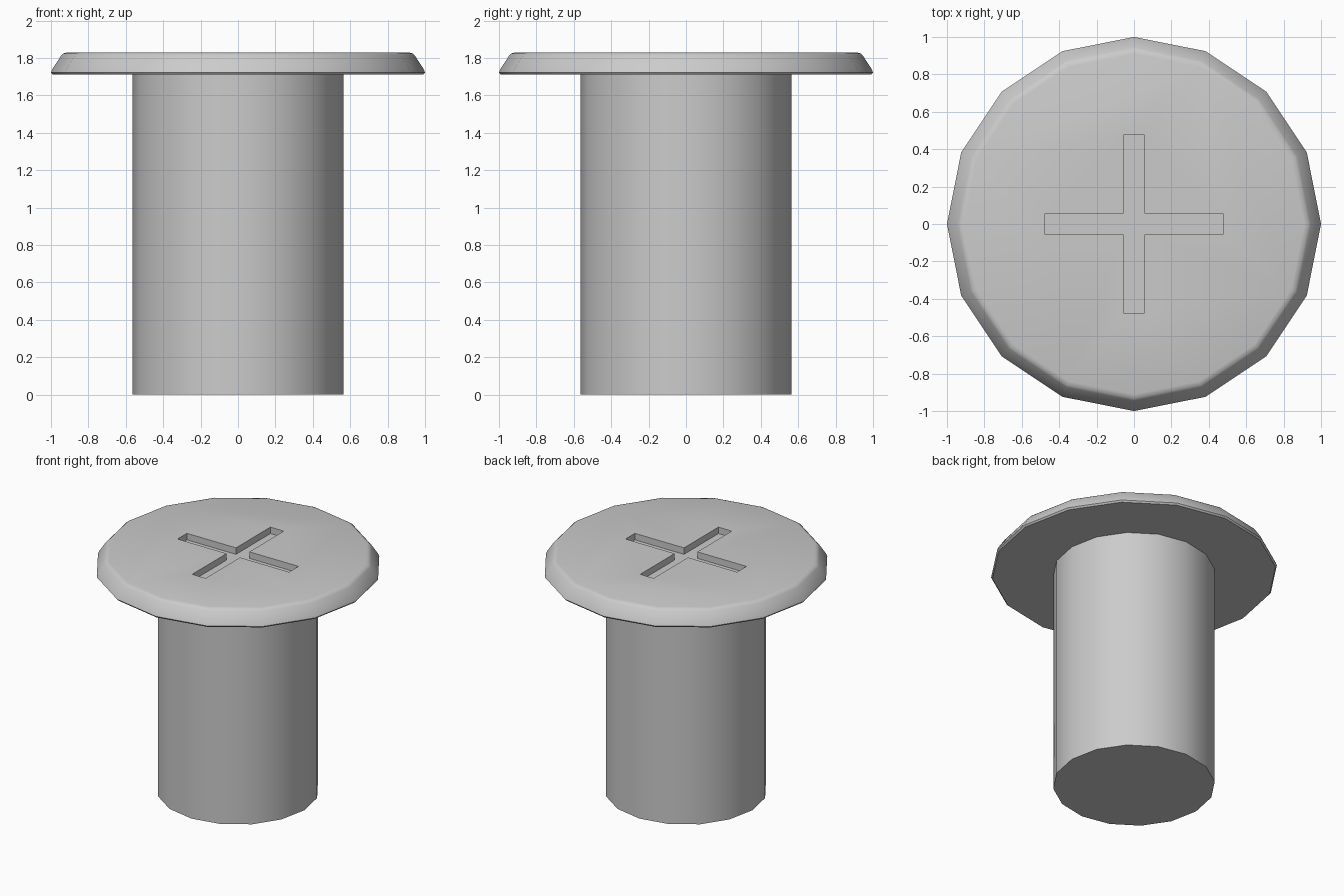
import bpy, bmesh
from math import cos, sin, pi, radians

if "Cube" in bpy.data.objects:
    bpy.data.objects.remove(bpy.data.objects["Cube"])

SIDES = 16


def finish(name, bm):
    bmesh.ops.recalc_face_normals(bm, faces=bm.faces)
    mesh = bpy.data.meshes.new(name)
    bm.to_mesh(mesh)
    bm.free()
    obj = bpy.data.objects.new(name, mesh)
    bpy.context.collection.objects.link(obj)
    return obj


def select(obj):
    bpy.ops.object.select_all(action='DESELECT')
    obj.select_set(True)
    bpy.context.view_layer.objects.active = obj


def turned(name, profile):
    """Stack of 16-sided rings (radius, z), capped at both ends."""
    bm = bmesh.new()
    rings = [[bm.verts.new((r * cos(2 * pi * i / SIDES), r * sin(2 * pi * i / SIDES), z))
              for i in range(SIDES)] for r, z in profile]
    for a, b in zip(rings, rings[1:]):
        for i in range(SIDES):
            j = (i + 1) % SIDES
            bm.faces.new((a[i], a[j], b[j], b[i]))
    bm.faces.new(rings[0][::-1])
    bm.faces.new(rings[-1])
    return finish(name, bm)


# Shank and wide bevelled head
shank = turned("shank", [(0.565, 0), (0.565, 1.712)])
head = turned("head", [(0.99, 1.71), (1.0, 1.722), (0.992, 1.742),
                       (0.945, 1.813), (0.933, 1.824), (0.91, 1.83)])

# Cross-shaped driver slot
L, W, DEPTH = 0.475, 0.057, 0.05
arm = [(L, -W), (L, W), (W, W)]
bm = bmesh.new()
outline = []
for k in range(4):
    c, s = round(cos(k * pi / 2)), round(sin(k * pi / 2))
    outline += [bm.verts.new((x * c - y * s, x * s + y * c, 1.83 - DEPTH)) for x, y in arm]
base = bm.faces.new(outline)
top = bmesh.ops.extrude_face_region(bm, geom=[base])["geom"]
bmesh.ops.translate(bm, vec=(0, 0, 0.2),
                    verts=[v for v in top if isinstance(v, bmesh.types.BMVert)])
cutter = finish("slot_cutter", bm)
cutter.hide_render = True

cut = head.modifiers.new("slot", 'BOOLEAN')
cut.operation = 'DIFFERENCE'
cut.solver = 'EXACT'
cut.object = cutter
select(head)
bpy.ops.object.modifier_apply(modifier="slot")
bpy.data.objects.remove(cutter)

# Smooth sides, crisp edges
for obj in (shank, head):
    select(obj)
    bpy.ops.object.shade_smooth_by_angle(angle=radians(42))
